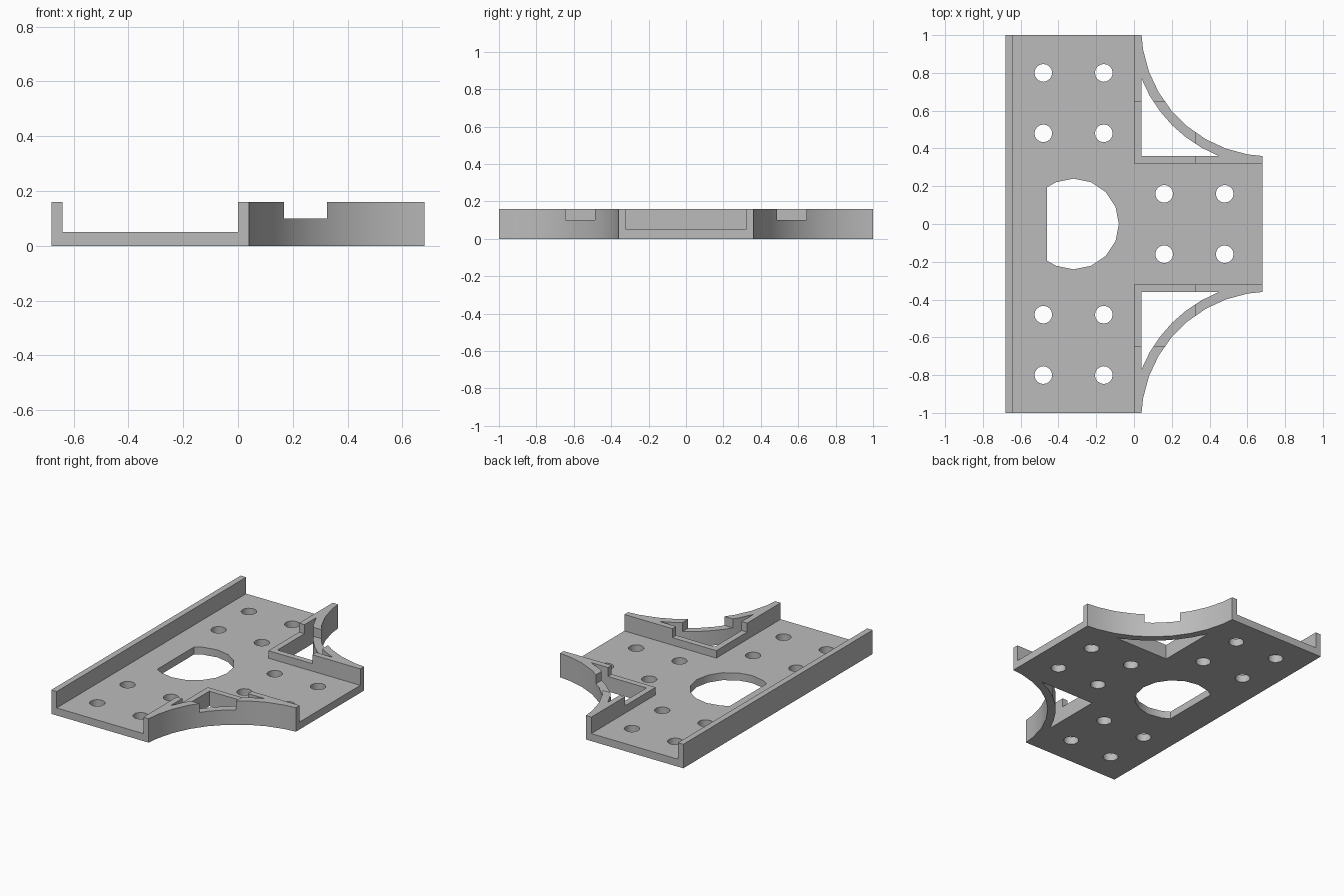
import bpy, bmesh
from math import cos, sin, pi, radians

cube = bpy.data.objects.get("Cube")
if cube:
    bpy.data.objects.remove(cube, do_unlink=True)

grey = bpy.data.materials.new("plain_grey")
grey.use_nodes = True
COLOUR = (0.5, 0.5, 0.5, 1)
grey.diffuse_color = COLOUR
grey.node_tree.nodes["Principled BSDF"].inputs["Base Color"].default_value = COLOUR

BASE_H, WALL_H, NOTCH_H, T = 0.05, 0.16, 0.10, 0.04


def prism(name, outlines, z0, z1):
    """Extrude one or more closed 2D outlines from z0 to z1."""
    bm = bmesh.new()
    for pts in outlines:
        face = bm.faces.new([bm.verts.new((x, y, z0)) for x, y in pts])
        new = bmesh.ops.extrude_face_region(bm, geom=[face])["geom"]
        bmesh.ops.translate(bm, vec=(0, 0, z1 - z0),
                            verts=[v for v in new if isinstance(v, bmesh.types.BMVert)])
    bmesh.ops.recalc_face_normals(bm, faces=bm.faces)
    mesh = bpy.data.meshes.new(name)
    bm.to_mesh(mesh)
    bm.free()
    mesh.materials.append(grey)
    obj = bpy.data.objects.new(name, mesh)
    bpy.context.collection.objects.link(obj)
    return obj


def rect(x0, y0, x1, y1):
    return [(x0, y0), (x1, y0), (x1, y1), (x0, y1)]


def circle(cx, cy, r, n=16):
    return [(cx + r * cos(2 * pi * i / n), cy + r * sin(2 * pi * i / n)) for i in range(n)]


def activate(obj):
    bpy.ops.object.select_all(action="DESELECT")
    obj.select_set(True)
    bpy.context.view_layer.objects.active = obj


def cut(obj, cutter):
    """Subtract the cutter, then discard it."""
    mod = obj.modifiers.new("cut", "BOOLEAN")
    mod.operation, mod.solver, mod.object = "DIFFERENCE", "EXACT", cutter
    activate(obj)
    bpy.ops.object.modifier_apply(modifier=mod.name)
    bpy.data.objects.remove(cutter, do_unlink=True)


# T-shaped base plate
S = 0.32
plate = prism("base_plate", [[(-0.64, -1), (0, -1), (0, -S), (0.68, -S),
                              (0.68, S), (0, S), (0, 1), (-0.64, 1)]], 0, BASE_H)

# Large D-shaped opening and rows of bolt holes
opening = [(max(x, -0.46), y) for x, y in circle(-S, 0, 0.24) if x > -0.45]
upper = [p for p in opening if p[1] >= 0]
lower = [p for p in opening if p[1] < -0.001]
d_shape = upper + [(-0.46, 0.195), (-0.46, -0.195)] + lower
bolts = [(x, y) for x in (-0.48, -0.16) for y in (-0.8, -0.48, 0.48, 0.8)]
bolts += [(x, y) for x in (0.16, 0.48) for y in (-0.16, 0.16)]
holes = [circle(x, y, 0.047) for x, y in bolts]
cut(plate, prism("hole_cutter", [d_shape] + holes, -0.1, 0.2))

# Upright flange along the long straight edge
flange = prism("side_flange", [rect(-0.68, -1, -0.64, 1)], 0, WALL_H)

# Curved corner brackets, one on each side of the stem
CX, CY = 0.72, 1.04


def arc(r, a0, a1, n):
    return [(CX + r * cos(radians(a0 + (a1 - a0) * i / n)),
             CY + r * sin(radians(a0 + (a1 - a0) * i / n))) for i in range(n + 1)]


def bracket(name, side):
    def flip(pts):
        return [(x, y * side) for x, y in pts]
    outer = [(0, S), (0.68, S), (0.68, 0.36)] + arc(0.682, 260, 190, 7) + [(T, 1), (0, 1)]
    obj = prism(name, [flip(outer)], 0, WALL_H)
    window = [(T, 0.36)] + arc(0.732, 248.3, 201.7, 6)
    cut(obj, prism("window_cutter", [flip(window)], -0.1, 0.3))
    cut(obj, prism("notch_cutter", [flip(rect(-0.1, 0.2, 0.325, 0.645))], NOTCH_H, 0.3))
    return obj


parts = [plate, flange, bracket("left_side_bracket", 1), bracket("right_side_bracket", -1)]
for part in parts:
    activate(part)
    bpy.ops.object.shade_smooth_by_angle(angle=radians(30))
